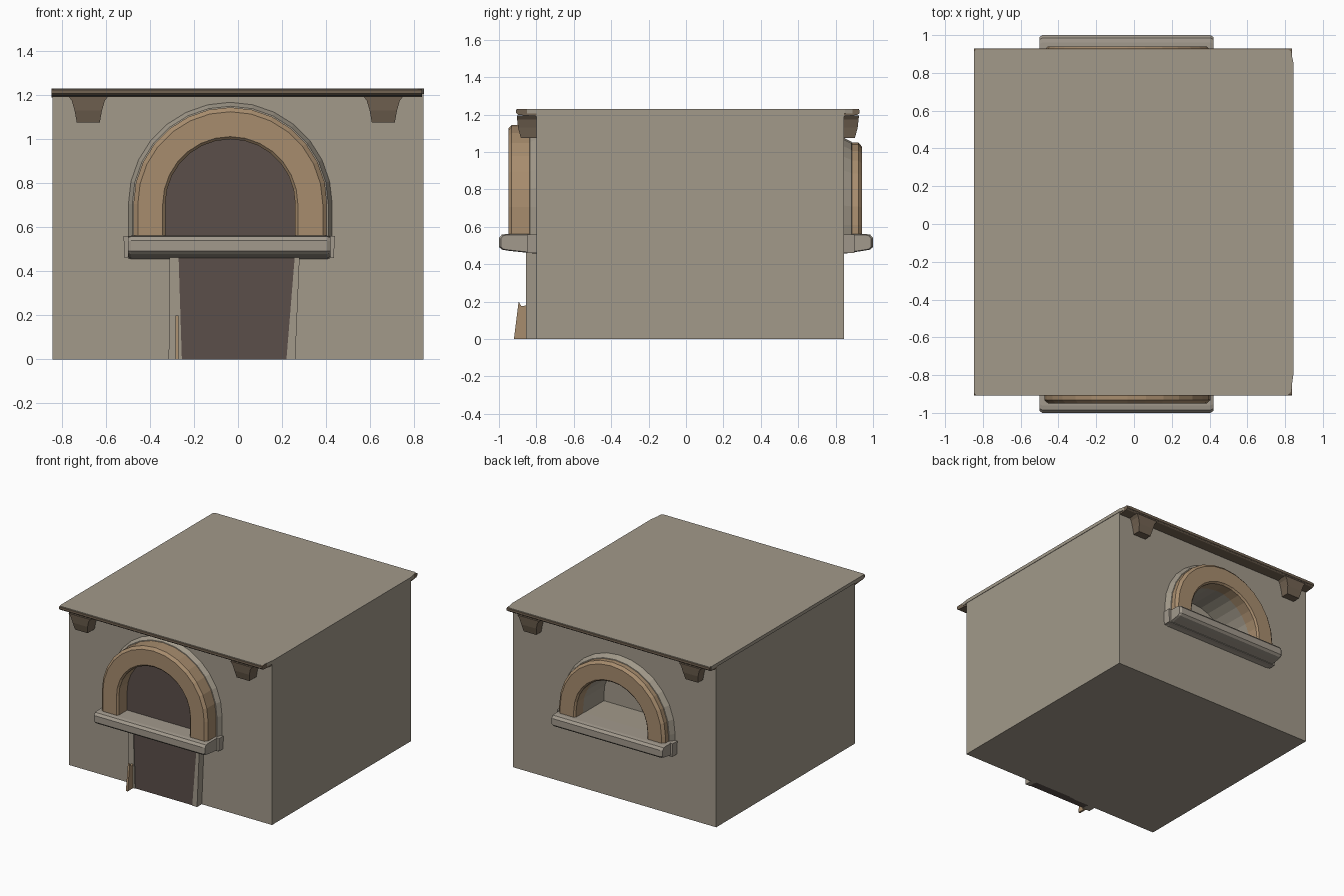
import bpy, bmesh, math

if "Cube" in bpy.data.objects:
    bpy.data.objects.remove(bpy.data.objects["Cube"])

CX = -0.035      # centre line of both openings
SEG = 14         # sides of each half-round


def material(name, rgb):
    m = bpy.data.materials.new(name)
    m.diffuse_color = (*rgb, 1)
    m.use_nodes = True
    m.node_tree.nodes["Principled BSDF"].inputs["Base Color"].default_value = m.diffuse_color
    return m


PLASTER = material("plaster", (0.36, 0.32, 0.255))
BRICK = material("brick", (0.39, 0.265, 0.155))
SOOT = material("soot", (0.105, 0.078, 0.068))
TRIM = material("trim", (0.17, 0.125, 0.085))
STONE = material("stone", (0.36, 0.32, 0.265))


def finish(bm, name, mat):
    bmesh.ops.recalc_face_normals(bm, faces=bm.faces)
    me = bpy.data.meshes.new(name)
    bm.to_mesh(me)
    bm.free()
    me.materials.append(mat)
    ob = bpy.data.objects.new(name, me)
    bpy.context.collection.objects.link(ob)
    return ob


def loft(name, rings, mat):
    """Join equal-length closed rings of 3D points and cap both ends."""
    bm = bmesh.new()
    loops = [[bm.verts.new(p) for p in r] for r in rings]
    n = len(loops[0])
    for a, b in zip(loops, loops[1:]):
        for i in range(n):
            j = (i + 1) % n
            bm.faces.new((a[i], a[j], b[j], b[i]))
    bm.faces.new(loops[0])
    bm.faces.new(loops[-1])
    return finish(bm, name, mat)


def prism_y(name, pts, y0, y1, mat):
    return loft(name, [[(x, y, z) for x, z in pts] for y in (y0, y1)], mat)


def prism_x(name, pts, x0, x1, mat):
    return loft(name, [[(x, y, z) for y, z in pts] for x in (x0, x1)], mat)


def prism_z(name, pts, z0, z1, mat):
    return loft(name, [[(x, y, z) for x, y in pts] for z in (z0, z1)], mat)


def rect(a0, a1, b0, b1):
    return [(a0, b0), (a1, b0), (a1, b1), (a0, b1)]


def arch_path(r, base, spring):
    """Outline up one leg, over the half-round and down the other leg."""
    pts = [(CX - r, base)]
    for i in range(SEG + 1):
        t = math.pi - math.pi * i / SEG
        pts.append((CX + r * math.cos(t), spring + r * math.sin(t)))
    return pts + [(CX + r, base)]


def arch_band(name, section, base, spring, mat):
    """Sweep a (radius, y) section along the arch."""
    paths = [[(x, y, z) for x, z in arch_path(r, base, spring)] for r, y in section]
    return loft(name, list(zip(*paths)), mat)


# Body block with the rear baking chamber cut out
body = prism_z("oven_body", rect(-0.842, 0.842, -0.80, 0.845), 0, 1.21, PLASTER)
cutter = prism_y("chamber_cutter", arch_path(0.295, 0.56, 0.61), 0.60, 1.0, PLASTER)
cutter.hide_render = True
mod = body.modifiers.new("chamber", "BOOLEAN")
mod.object = cutter
mod.solver = "EXACT"
bpy.context.view_layer.objects.active = body
bpy.ops.object.modifier_apply(modifier=mod.name)
bpy.data.objects.remove(cutter)

# Roof slab with clipped corners, and brown cornice strips beneath its overhangs
outline = [(-0.835, -0.905), (0.815, -0.905), (0.83, -0.89), (0.845, -0.79), (0.845, 0.85),
           (0.83, 0.915), (0.815, 0.925), (-0.835, 0.925), (-0.848, 0.91), (-0.848, -0.89)]
prism_z("roof_slab", outline, 1.205, 1.23, PLASTER)
for tag, s, wall, lip in (("front", -1, 0.79, 0.908), ("back", 1, 0.84, 0.928)):
    edge = [(s * wall, 1.19), (s * (lip - 0.012), 1.198), (s * lip, 1.208),
            (s * lip, 1.224), (s * (lip - 0.008), 1.229), (s * wall, 1.229)]
    prism_x(tag + "_cornice", edge, -0.846, 0.836, TRIM)
    # Tapered corbels under the cornice
    for side, x in (("left", -0.68), ("right", 0.66)):
        rings = [[(x + a, s * b, z) for a, b in rect(-w, w, wall, d)]
                 for w, d, z in ((0.052, lip - 0.025, 1.075), (0.062, lip - 0.01, 1.13),
                                 (0.075, lip - 0.005, 1.175), (0.09, lip - 0.003, 1.195))]
        loft(f"{tag}_{side}_corbel", rings, TRIM)

# Front and back arches: chamfered band with a plaster fillet against the wall
for tag, s, wall, face, base, spring in (("front", -1, 0.79, 0.95, 0.54, 0.705),
                                         ("back", 1, 0.84, 0.94, 0.55, 0.61)):
    band = [(0.295, s * wall), (0.295, s * (face - 0.012)), (0.307, s * face),
            (0.42, s * face), (0.44, s * (face - 0.018)), (0.44, s * wall)]
    arch_band(tag + "_arch", band, base, spring, BRICK)
    fillet = [(0.43, s * wall), (0.43, s * (wall + 0.05)),
              (0.445, s * (wall + 0.045)), (0.468, s * wall)]
    arch_band(tag + "_arch_fillet", fillet, base, spring, PLASTER)

    # Sill shelf with rounded nose and chamfered ends
    nose = [(s * wall, 0.455), (s * 0.95, 0.472), (s * 0.985, 0.478), (s * 1.0, 0.492),
            (s * 1.0, 0.54), (s * 0.985, 0.558), (s * 0.96, 0.562), (s * wall, 0.562)]
    rings = []
    for x, k in ((-0.5, 0.9), (-0.485, 1), (0.405, 1), (0.42, 0.9)):
        rings.append([(x, s * 0.9 + (y - s * 0.9) * k, 0.51 + (z - 0.51) * k)
                      for y, z in nose])
    loft(tag + "_sill", rings, STONE)
    back = [(-0.515, 0.46), (0.435, 0.46), (0.44, 0.56), (-0.52, 0.56)]
    prism_y(tag + "_sill_backing", back, s * wall, s * (wall + 0.06), STONE)

# Sooty panels: arched mouth and the fuel opening below
prism_y("oven_mouth", arch_path(0.30, 0.54, 0.71), -0.79, -0.84, SOOT)
prism_y("fuel_opening", [(-0.26, 0), (0.225, 0), (0.265, 0.47), (-0.275, 0.47)],
        -0.79, -0.85, SOOT)

# Plaster jambs beside the fuel opening, with a flared foot on the left
prism_y("left_jamb", [(-0.315, 0), (-0.255, 0), (-0.27, 0.47), (-0.31, 0.47)],
        -0.79, -0.856, PLASTER)
prism_y("right_jamb", [(0.22, 0), (0.26, 0), (0.28, 0.47), (0.258, 0.47)],
        -0.79, -0.856, PLASTER)
prism_x("left_jamb_foot", [(-0.85, 0), (-0.92, 0), (-0.895, 0.2), (-0.88, 0.175),
                           (-0.85, 0.18)], -0.285, -0.27, BRICK)
